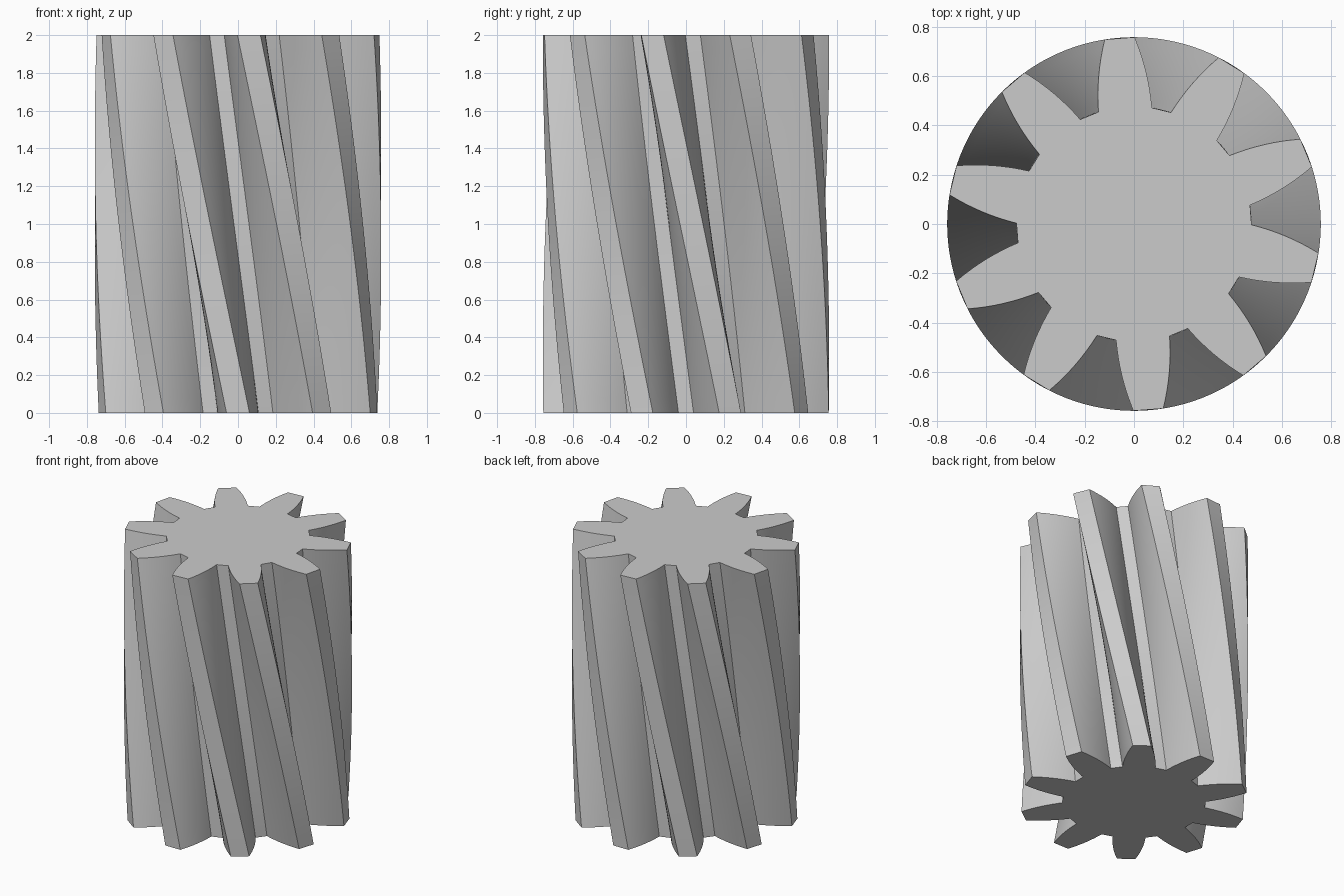
import bpy, bmesh
from math import radians, cos, sin, tau
from mathutils import Matrix

if "Cube" in bpy.data.objects:
    bpy.data.objects.remove(bpy.data.objects["Cube"], do_unlink=True)

TEETH = 10
HEIGHT = 2.0
TWIST = radians(-31.6)      # rotation from bottom to top
LAYERS = 24
FLANK_STEPS = 8
ROOT_R, TIP_R = 0.477, 0.758
ROOT_HALF, PITCH_HALF, TIP_HALF = 13.2, 9.0, 4.6   # half tooth angle in degrees


def flank():
    """Radius and half angle along one curved tooth side, root to tip."""
    points = []
    for i in range(FLANK_STEPS + 1):
        t = i / FLANK_STEPS
        bulge = PITCH_HALF - (ROOT_HALF + TIP_HALF) / 2
        half = ROOT_HALF + (TIP_HALF - ROOT_HALF) * t + 4 * bulge * t * (1 - t)
        points.append((ROOT_R + (TIP_R - ROOT_R) * t, radians(half)))
    return points


def gear_outline():
    """Closed outline of all the teeth, counter-clockwise."""
    side = flank()
    tooth = [(r, -a) for r, a in side] + [(r, a) for r, a in reversed(side)]
    outline = []
    for k in range(TEETH):
        centre = radians(-90) + k * tau / TEETH
        outline += [(r * cos(centre + a), r * sin(centre + a)) for r, a in tooth]
    return outline


# Steel material
steel = bpy.data.materials.new("grey steel")
steel.use_nodes = True
grey = (0.6, 0.6, 0.6, 1.0)
steel.diffuse_color = grey
steel.node_tree.nodes["Principled BSDF"].inputs["Base Color"].default_value = grey

# Gear body: outline stacked upwards with a steady twist
bm = bmesh.new()
bottom = [bm.verts.new((x, y, 0)) for x, y in gear_outline()]
bm.faces.new(list(reversed(bottom)))
ring = bottom
turn = Matrix.Rotation(TWIST / LAYERS, 4, 'Z')
lift = Matrix.Translation((0, 0, HEIGHT / LAYERS))
for _ in range(LAYERS):
    upper = [bm.verts.new(lift @ turn @ v.co) for v in ring]
    for i in range(len(ring)):
        j = (i + 1) % len(ring)
        bm.faces.new((ring[i], ring[j], upper[j], upper[i]))
    ring = upper
bm.faces.new(ring)

mesh = bpy.data.meshes.new("helical_gear")
bm.to_mesh(mesh)
bm.free()
mesh.materials.append(steel)
gear = bpy.data.objects.new("helical_gear", mesh)
bpy.context.collection.objects.link(gear)

# Smooth flanks, crisp tooth edges
bpy.ops.object.select_all(action='DESELECT')
gear.select_set(True)
bpy.context.view_layer.objects.active = gear
bpy.ops.object.shade_smooth_by_angle(angle=radians(30))
